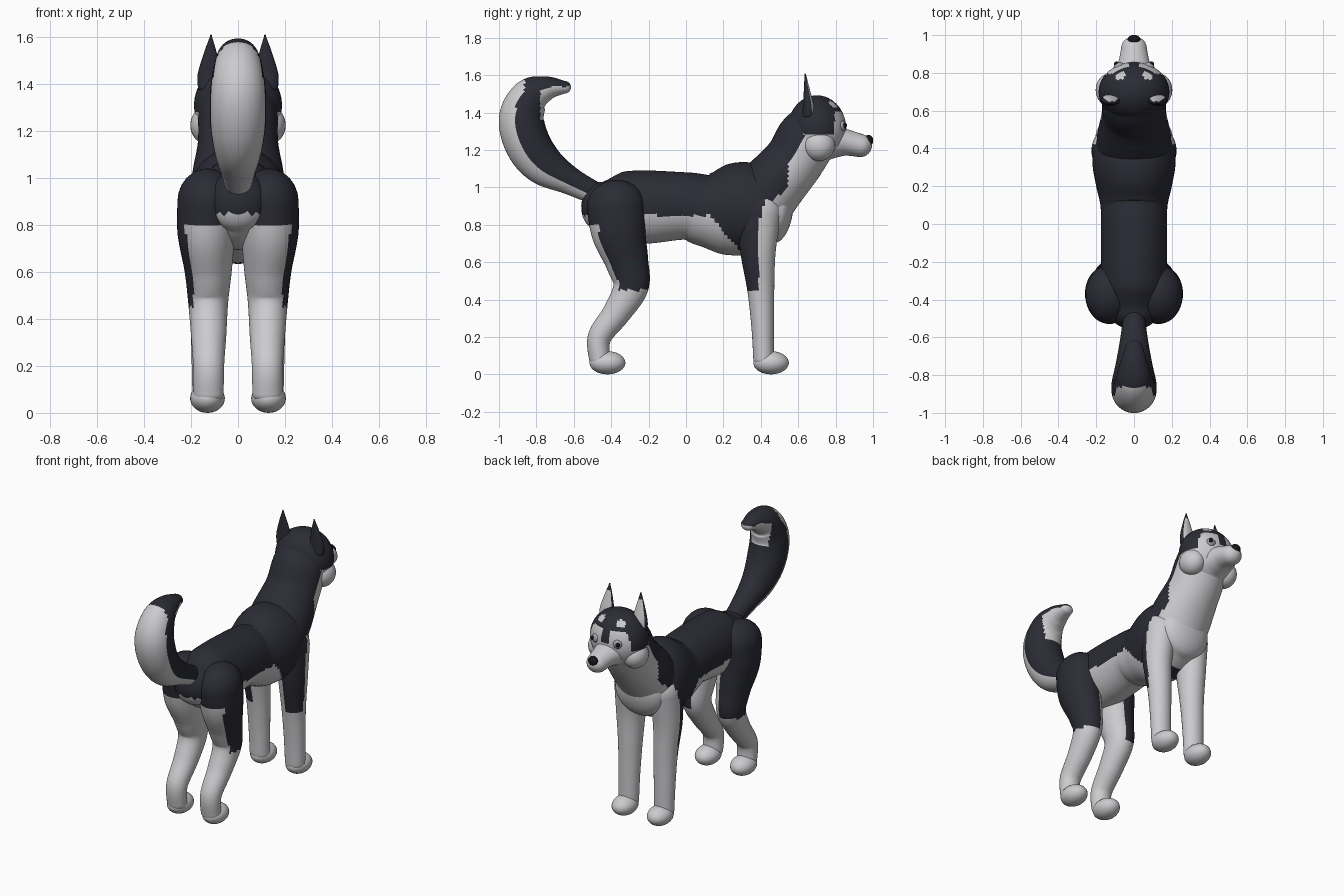
import bpy, bmesh, math
from mathutils import Vector

if "Cube" in bpy.data.objects:
    bpy.data.objects.remove(bpy.data.objects["Cube"])


def material(name, rgb):
    m = bpy.data.materials.new(name)
    m.diffuse_color = (*rgb, 1)
    m.use_nodes = True
    m.node_tree.nodes["Principled BSDF"].inputs["Base Color"].default_value = m.diffuse_color
    return m


MATS = [material("dark_fur", (0.024, 0.025, 0.035)),
        material("white_fur", (0.60, 0.60, 0.62)),
        material("black_gloss", (0.008, 0.008, 0.010)),
        material("eye_grey", (0.35, 0.37, 0.40))]
DARK, WHITE, BLACK, GREY = range(4)


def finish(name, bm, rule, side=1):
    """Colour faces by rule(position, normal), both given for the +x side."""
    bmesh.ops.recalc_face_normals(bm, faces=bm.faces[:])
    for f in bm.faces:
        f.smooth = True
        p, n = f.calc_center_median(), f.normal.copy()
        s = side if side < 0 else (1 if p.x >= 0 else -1)
        p.x, n.x = p.x * s, n.x * s
        f.material_index = rule(p, n) if callable(rule) else rule
    me = bpy.data.meshes.new(name)
    bm.to_mesh(me)
    bm.free()
    for m in MATS:
        me.materials.append(m)
    ob = bpy.data.objects.new(name, me)
    bpy.context.collection.objects.link(ob)
    return ob


def spline(st, steps=9):
    """Catmull-Rom through stations (x, y, z, half width, half depth)."""
    out = []
    for i in range(len(st) - 1):
        a, b, c, d = (st[max(0, min(len(st) - 1, i + k))] for k in (-1, 0, 1, 2))
        for j in range(steps):
            t = j / steps
            out.append([0.5 * (2 * q + (r - p) * t + (2 * p - 5 * q + 4 * r - s) * t * t
                               + (3 * q - p - 3 * r + s) * t ** 3)
                        for p, q, r, s in zip(a, b, c, d)])
    return out + [list(st[-1])]


def loft(name, stations, rule, caps=(0.05, 0.05), side=1, sides=44):
    """Elliptical tube along a path, with rounded ends."""
    st = spline(stations)
    rings = []
    for i, (x, y, z, rx, rd) in enumerate(st):
        a, b = st[max(i - 1, 0)], st[min(i + 1, len(st) - 1)]
        t = Vector((0, b[1] - a[1], b[2] - a[2])).normalized()
        rings.append((Vector((x, y, z)), t, rx, rd))

    def cap(ring, length):
        c, t, rx, rd = ring
        ang = [math.radians(k) for k in (15, 30, 45, 60, 75, 86)]
        return [(c + t * length * math.sin(a), t, rx * math.cos(a), rd * math.cos(a)) for a in ang]

    rings = cap(rings[0], -caps[0])[::-1] + rings + cap(rings[-1], caps[1])
    bm = bmesh.new()
    loops = []
    for c, t, rx, rd in rings:
        n = Vector((0, -t.z, t.y))
        loop = []
        for k in range(sides):
            a = math.tau * k / sides
            p = c + Vector((rx * math.cos(a), 0, 0)) + n * rd * math.sin(a)
            loop.append(bm.verts.new((p.x * side, p.y, p.z)))
        loops.append(loop)
    for u, v in zip(loops, loops[1:]):
        for k in range(sides):
            m = (k + 1) % sides
            bm.faces.new((u[k], u[m], v[m], v[k]))
    bm.faces.new(loops[0])
    bm.faces.new(loops[-1])
    return finish(name, bm, rule, side)


def ball(name, c, r, rule, seg=32):
    bm = bmesh.new()
    bmesh.ops.create_uvsphere(bm, u_segments=seg, v_segments=seg // 2, radius=1)
    for v in bm.verts:
        v.co = Vector([c[k] + v.co[k] * r[k] for k in range(3)])
    return finish(name, bm, rule, -1 if c[0] < 0 else 1)


# Coat pattern rules
BIB = [(0.80, 0.39), (0.88, 0.41), (0.93, 0.46), (1.0, 0.55), (1.13, 0.54), (1.2, 0.60), (1.3, 0.64)]


def bib(z):
    if z <= BIB[0][0]:
        return BIB[0][1]
    for (z0, y0), (z1, y1) in zip(BIB, BIB[1:]):
        if z <= z1:
            return y0 + (y1 - y0) * (z - z0) / (z1 - z0)
    return BIB[-1][1]


def body_rule(p, n):
    if p.y > bib(p.z):
        return WHITE
    return WHITE if p.z < 0.85 - max(0, p.y - 0.13) * 1.2 else DARK


def neck_rule(p, n):
    return WHITE if p.y > bib(p.z) and p.z < 1.29 else DARK


def head_rule(p, n):
    if (p - Vector((0.07, 0.785, 1.444))).length < 0.027:
        return WHITE                                   # brow spot
    if p.z < 1.28:
        return WHITE
    if p.y > 0.795 and p.z < 1.40 and p.x > 0.10 * (p.z - 1.28):
        return WHITE if p.x > 0.025 or p.z < 1.33 else DARK
    return DARK


def front_leg_rule(p, n):
    return DARK if p.z > 0.45 and p.y < min(bib(p.z), 0.42) and n.x > -0.2 else WHITE


def rear_leg_rule(p, n):
    if p.z < 0.45 or (p.z < 0.80 and (n.x < -0.3 or n.y < -0.62)):
        return WHITE
    return DARK


def tail_rule(p, n):
    d = Vector((0, p.y + 0.55, p.z - 1.4)).normalized().dot(n)
    if d > 0.3 and (p.y < -0.86 or p.z < 1.3):
        return WHITE
    return WHITE if d < -0.15 and p.z > 1.36 and p.y > -0.78 else DARK


# Torso, neck and head
loft("torso", [(0, -0.46, 0.90, 0.13, 0.13), (0, -0.35, 0.89, 0.17, 0.19),
               (0, -0.2, 0.895, 0.175, 0.195), (0, 0, 0.90, 0.175, 0.18),
               (0, 0.1, 0.88, 0.178, 0.195), (0, 0.2, 0.875, 0.20, 0.235),
               (0, 0.32, 0.885, 0.22, 0.25), (0, 0.42, 0.875, 0.21, 0.215),
               (0, 0.49, 0.865, 0.17, 0.165)], body_rule, (0.10, 0.08), sides=64)
loft("neck", [(0, 0.38, 0.90, 0.20, 0.18), (0, 0.465, 1.01, 0.195, 0.172),
              (0, 0.575, 1.14, 0.172, 0.160), (0, 0.64, 1.25, 0.17, 0.162),
              (0, 0.68, 1.31, 0.165, 0.15)], neck_rule, (0.1, 0.08), sides=64)
ball("head", (0, 0.70, 1.31), (0.187, 0.157, 0.182), head_rule, 80)
loft("snout", [(0, 0.76, 1.245, 0.12, 0.10), (0, 0.85, 1.24, 0.085, 0.072),
               (0, 0.93, 1.224, 0.068, 0.062)], WHITE, (0.02, 0.064))
ball("nose", (0, 0.975, 1.25), (0.034, 0.026, 0.030), BLACK)

# Tail curling up and forward
loft("tail", [(0, -0.48, 0.965, 0.055, 0.06), (0, -0.62, 1.035, 0.075, 0.075),
              (0, -0.76, 1.12, 0.10, 0.11), (0, -0.845, 1.23, 0.118, 0.122),
              (0, -0.88, 1.37, 0.118, 0.12), (0, -0.83, 1.485, 0.10, 0.102),
              (0, -0.74, 1.53, 0.075, 0.065), (0, -0.65, 1.535, 0.045, 0.034)],
     tail_rule, (0.05, 0.035))

for s, tag in ((1, "right"), (-1, "left")):
    # Legs and paws
    loft("front_leg_" + tag, [(0.125, 0.39, 0.87, 0.10, 0.12), (0.135, 0.385, 0.66, 0.088, 0.095),
                              (0.13, 0.40, 0.45, 0.075, 0.072), (0.13, 0.41, 0.25, 0.068, 0.060),
                              (0.13, 0.415, 0.08, 0.064, 0.055)], front_leg_rule, (0.12, 0.04), s)
    ball("front_paw_" + tag, (0.13 * s, 0.455, 0.062), (0.074, 0.095, 0.062), WHITE)
    loft("rear_leg_" + tag, [(0.13, -0.375, 0.90, 0.128, 0.155), (0.135, -0.36, 0.76, 0.122, 0.145),
                             (0.127, -0.315, 0.60, 0.10, 0.115), (0.127, -0.295, 0.47, 0.085, 0.095),
                             (0.125, -0.37, 0.33, 0.075, 0.075), (0.125, -0.462, 0.20, 0.066, 0.063),
                             (0.125, -0.462, 0.08, 0.064, 0.056)], rear_leg_rule, (0.14, 0.04), s)
    ball("rear_paw_" + tag, (0.13 * s, -0.42, 0.062), (0.074, 0.096, 0.062), WHITE)

    # Cheeks, eyes and ears
    ball("cheek_" + tag, (0.125 * s, 0.71, 1.225), (0.078, 0.088, 0.085),
         lambda p, n: WHITE if p.z < 1.28 else DARK)
    ball("eye_" + tag, (0.078 * s, 0.828, 1.328), (0.030, 0.030, 0.030), GREY, 24)
    ball("pupil_" + tag, (0.092 * s, 0.848, 1.331), (0.014, 0.013, 0.015), BLACK, 16)
    loft("ear_" + tag, [(0.12, 0.655, 1.38, 0.050, 0.035), (0.122, 0.655, 1.44, 0.050, 0.028),
                        (0.118, 0.645, 1.53, 0.028, 0.015), (0.115, 0.638, 1.60, 0.005, 0.004)],
         lambda p, n: WHITE if n.y > 0.72 and p.z < 1.57 else DARK, (0.01, 0.01), s)
